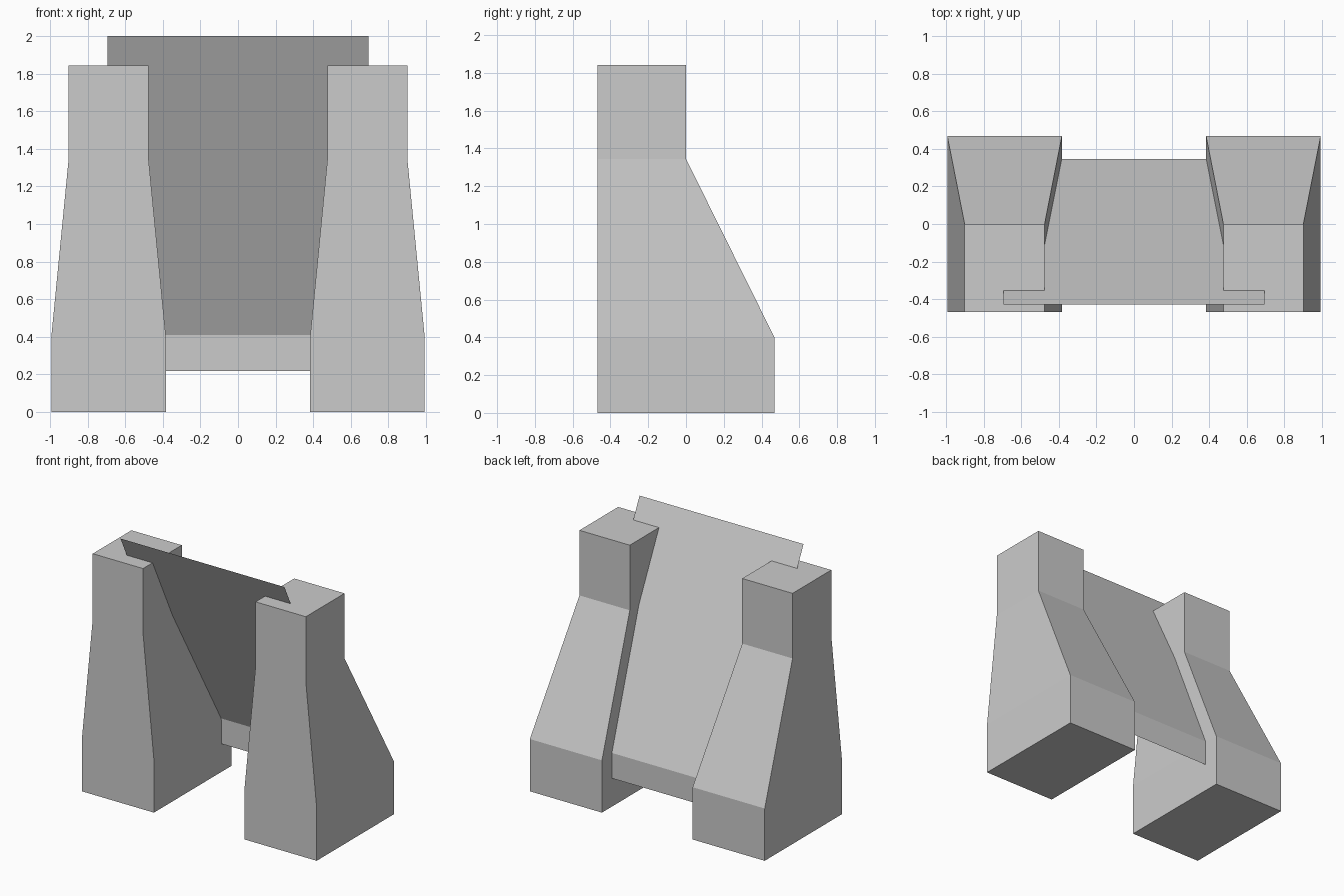
import bpy
import bmesh

default_cube = bpy.data.objects.get("Cube")
if default_cube:
    bpy.data.objects.remove(default_cube, do_unlink=True)

# Single grey material
grey = bpy.data.materials.new("plain grey")
grey.use_nodes = True
colour = (0.6, 0.6, 0.6, 1.0)
grey.diffuse_color = colour
grey.node_tree.nodes["Principled BSDF"].inputs["Base Color"].default_value = colour


def add_object(name, bm):
    mesh = bpy.data.meshes.new(name)
    bm.to_mesh(mesh)
    bm.free()
    mesh.materials.append(grey)
    obj = bpy.data.objects.new(name, mesh)
    bpy.context.collection.objects.link(obj)
    return obj


def make_leg(name, side):
    """Loft rectangular sections (z, inner x, outer x, back y) into a tapered pier."""
    sections = [
        (0.0, 0.384, 0.994, 0.468),
        (0.4, 0.384, 0.994, 0.468),
        (1.345, 0.476, 0.902, 0.0),
        (1.843, 0.476, 0.902, 0.0),
    ]
    front = -0.468
    bm = bmesh.new()
    rings = []
    for z, inner, outer, back in sections:
        corners = [(inner, front), (outer, front), (outer, back), (inner, back)]
        rings.append([bm.verts.new((side * x, y, z)) for x, y in corners])
    for low, high in zip(rings, rings[1:]):
        for i in range(4):
            j = (i + 1) % 4
            bm.faces.new((low[i], low[j], high[j], high[i]))
    bm.faces.new(rings[0])
    bm.faces.new(rings[-1])
    bmesh.ops.recalc_face_normals(bm, faces=bm.faces)
    return add_object(name, bm)


def make_panel(name):
    """Thin folded sheet: a long slope with a short upright lip at the bottom."""
    profile = [(-0.43, 2.0), (0.346, 0.41), (0.346, 0.216)]
    half_width = 0.694
    bm = bmesh.new()
    rows = [[bm.verts.new((x, y, z)) for x in (-half_width, half_width)]
            for y, z in profile]
    for upper, lower in zip(rows, rows[1:]):
        bm.faces.new((upper[0], lower[0], lower[1], upper[1]))
    return add_object(name, bm)


# Two mirrored legs and the sloping panel between them
make_leg("left_leg", 1)
make_leg("right_leg", -1)
make_panel("sloped_panel")
